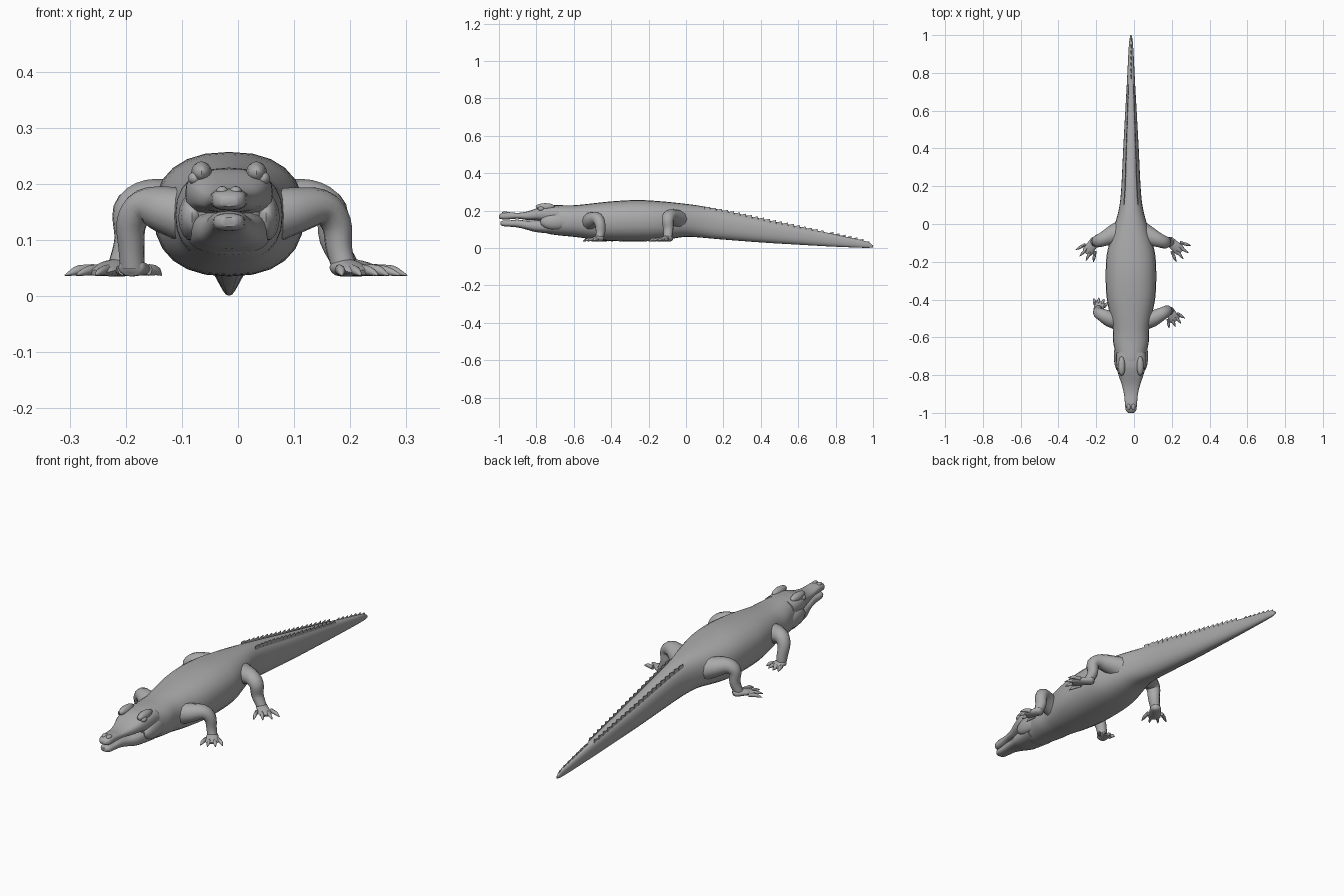
import bpy
import bmesh
import math
from mathutils import Vector

CX = -0.016  # spine line
hide = bpy.data.materials.new("grey_hide")
hide.diffuse_color = (0.4, 0.4, 0.4, 1)


def finish(name, bm, angle=50):
    bmesh.ops.recalc_face_normals(bm, faces=bm.faces)
    me = bpy.data.meshes.new(name)
    bm.to_mesh(me)
    bm.free()
    me.materials.append(hide)
    ob = bpy.data.objects.new(name, me)
    bpy.context.collection.objects.link(ob)
    bpy.ops.object.select_all(action='DESELECT')
    ob.select_set(True)
    bpy.context.view_layer.objects.active = ob
    bpy.ops.object.shade_smooth_by_angle(angle=math.radians(angle))
    return ob


def loft(name, rings, angle=50):
    bm = bmesh.new()
    vs = [[bm.verts.new(p) for p in r] for r in rings]
    n = len(vs[0])
    for a, b in zip(vs, vs[1:]):
        for i in range(n):
            bm.faces.new((a[i], a[(i + 1) % n], b[(i + 1) % n], b[i]))
    bm.faces.new(vs[0])
    bm.faces.new(vs[-1])
    return finish(name, bm, angle)


def smooth_keys(keys, steps):
    """Cubic interpolation through key tuples."""
    out = []
    for i in range(len(keys) - 1):
        p0, p1, p2, p3 = (keys[max(0, min(len(keys) - 1, i + k))] for k in (-1, 0, 1, 2))
        for s in range(steps):
            t = s / steps
            out.append([0.5 * (2 * b + (c - a) * t + (2 * a - 5 * b + 4 * c - d) * t * t
                               + (3 * b - a - 3 * c + d) * t ** 3)
                        for a, b, c, d in zip(p0, p1, p2, p3)])
    out.append(list(keys[-1]))
    return out


def oval(n, power):
    for i in range(n):
        a = 2 * math.pi * i / n
        c, s = math.cos(a), math.sin(a)
        yield (math.copysign(abs(c) ** (2 / power), c), math.copysign(abs(s) ** (2 / power), s))


def trunk(name, keys, power, steps=3, n=24):
    """Loft along y from (y, half width, bottom, top) keys."""
    rings = []
    for y, w, lo, hi in smooth_keys(keys, steps):
        rings.append([Vector((CX + w * u, y, (lo + hi) / 2 + (hi - lo) / 2 * v))
                      for u, v in oval(n, power)])
    return loft(name, rings)


def tube(name, keys, side, steps=4, n=12):
    """Loft along a path of (x, y, z, width, thickness) keys."""
    k = smooth_keys(keys, steps)
    rings = []
    for i, (x, y, z, w, h) in enumerate(k):
        tan = Vector(k[min(i + 1, len(k) - 1)][:3]) - Vector(k[max(i - 1, 0)][:3])
        up = side.cross(tan).normalized()
        rings.append([Vector((x, y, z)) + side * w * u + up * h * v for u, v in oval(n, 2)])
    return loft(name, rings)


def blob(name, loc, size):
    bm = bmesh.new()
    bmesh.ops.create_uvsphere(bm, u_segments=14, v_segments=8, radius=1)
    for v in bm.verts:
        v.co = Vector(loc) + Vector([c * s for c, s in zip(v.co, size)])
    return finish(name, bm)


# neck, belly and tail
body_keys = [
    (-0.78, 0.045, 0.11, 0.195), (-0.74, 0.074, 0.078, 0.225), (-0.68, 0.083, 0.068, 0.229),
    (-0.62, 0.095, 0.062, 0.228), (-0.56, 0.096, 0.055, 0.232), (-0.48, 0.112, 0.044, 0.241),
    (-0.38, 0.130, 0.037, 0.251), (-0.26, 0.134, 0.035, 0.257), (-0.16, 0.128, 0.039, 0.252),
    (-0.08, 0.108, 0.049, 0.245), (0.0, 0.085, 0.060, 0.236), (0.08, 0.064, 0.056, 0.225),
    (0.18, 0.052, 0.047, 0.205), (0.4, 0.041, 0.030, 0.157), (0.6, 0.030, 0.018, 0.115),
    (0.76, 0.021, 0.009, 0.081), (0.9, 0.014, 0.003, 0.050), (0.97, 0.009, 0.001, 0.033),
    (1.0, 0.003, 0.004, 0.014)]
trunk("body_and_tail", body_keys, 2.35)

# jaws
trunk("upper_jaw", [
    (-1.0, 0.014, 0.160, 0.176), (-0.985, 0.028, 0.154, 0.187), (-0.95, 0.032, 0.153, 0.192),
    (-0.9, 0.037, 0.157, 0.188), (-0.85, 0.049, 0.150, 0.195), (-0.8, 0.066, 0.148, 0.212),
    (-0.75, 0.077, 0.140, 0.226), (-0.68, 0.078, 0.130, 0.226)], 2.8)
trunk("lower_jaw", [
    (-0.992, 0.012, 0.124, 0.140), (-0.978, 0.026, 0.117, 0.147), (-0.94, 0.030, 0.114, 0.148),
    (-0.9, 0.034, 0.110, 0.152), (-0.85, 0.045, 0.098, 0.146), (-0.8, 0.061, 0.085, 0.150),
    (-0.7, 0.075, 0.075, 0.160)], 2.6)

# brows, eyes, nostrils, cheeks
for s, tag in ((-1, "left"), (1, "right")):
    blob(tag + "_brow", (CX + s * 0.049, -0.752, 0.220), (0.019, 0.052, 0.020))
    blob(tag + "_eye", (CX + s * 0.061, -0.775, 0.210), (0.012, 0.017, 0.012))
    blob(tag + "_nostril", (CX + s * 0.012, -0.968, 0.187), (0.011, 0.017, 0.009))
    blob(tag + "_cheek", (CX + s * 0.066, -0.70, 0.14), (0.025, 0.08, 0.042))


# tail crest teeth: paired rows that merge into one
def tail_at(y):
    for a, b in zip(body_keys, body_keys[1:]):
        if a[0] <= y <= b[0]:
            t = (y - a[0]) / (b[0] - a[0])
            return [p + (q - p) * t for p, q in zip(a, b)]


def crest(name, y0, y1, side, step=0.032):
    bm = bmesh.new()
    for i in range(int((y1 - y0) / step)):
        a = y0 + i * step
        b = a + step
        ka, kb = tail_at(a), tail_at(b)
        xa, xb = CX + side * 0.62 * ka[1], CX + side * 0.62 * kb[1]
        sink = 0.022 if side else 0.008
        h = 0.010 * min(1, 0.4 + i / 6) if side else 0.012
        base = [bm.verts.new(p) for p in (
            (xa - 0.004, a, ka[3] - sink), (xa + 0.004, a, ka[3] - sink),
            (xb + 0.004, b, kb[3] - sink), (xb - 0.004, b, kb[3] - sink))]
        front = bm.verts.new((xa, a, ka[3] - 0.002))
        tip = bm.verts.new((xb, b - 0.004, kb[3] + h))
        bm.faces.new(base)
        bm.faces.new((base[0], base[1], front))
        bm.faces.new((base[1], base[2], tip, front))
        bm.faces.new((base[3], base[0], front, tip))
        bm.faces.new((base[2], base[3], tip))
    finish(name, bm, 30)


crest("left_tail_crest", 0.10, 0.77, -1)
crest("right_tail_crest", 0.10, 0.77, 1)
crest("tail_tip_crest", 0.76, 0.985, 0)


# legs, each with a flat foot and spread toes
def leg(name, path, heading, length):
    out = Vector((path[3][0] - path[0][0], path[3][1] - path[0][1], 0)).normalized()
    tube(name + "_leg", path, Vector((-out.y, out.x, 0)))
    ang = math.radians(heading)
    ahead = Vector((math.cos(ang), math.sin(ang), 0))
    side = Vector((-ahead.y, ahead.x, 0))
    ankle = Vector((path[-1][0], path[-1][1], 0.05))

    def at(o, d, z, w, h):
        p = o + d * length
        return (p.x, p.y, z, w, h)
    tube(name + "_foot", [
        at(ankle, ahead * -0.27, 0.049, 0.010, 0.010), at(ankle, ahead * -0.15, 0.051, 0.024, 0.016),
        at(ankle, ahead * 0.2, 0.050, 0.027, 0.015), at(ankle, ahead * 0.55, 0.045, 0.029, 0.009),
        at(ankle, ahead * 0.68, 0.042, 0.022, 0.005)], side, 3)
    for i in range(4):
        spread = (i - 1.5) * 0.30
        d = ahead * math.cos(spread) + side * math.sin(spread)
        root = ankle + side * (i - 1.5) * 0.010
        reach = 1.0 if i in (1, 2) else 0.92
        tube(f"{name}_toe_{i + 1}", [
            at(root, d * 0.35, 0.047, 0.008, 0.010), at(root, d * 0.65, 0.046, 0.008, 0.009),
            at(root, d * 0.85 * reach, 0.042, 0.006, 0.006), at(root, d * reach, 0.037, 0.001, 0.001)],
            Vector((-d.y, d.x, 0)), 2, 8)


leg("front_right", [
    (0.050, -0.510, 0.140, 0.052, 0.050), (0.100, -0.500, 0.152, 0.043, 0.042),
    (0.150, -0.475, 0.158, 0.034, 0.032), (0.175, -0.460, 0.130, 0.029, 0.027),
    (0.180, -0.457, 0.085, 0.026, 0.023), (0.190, -0.465, 0.048, 0.022, 0.022)], -58, 0.085)
leg("front_left", [
    (-0.080, -0.510, 0.140, 0.052, 0.050), (-0.132, -0.500, 0.154, 0.043, 0.042),
    (-0.170, -0.482, 0.158, 0.034, 0.032), (-0.190, -0.470, 0.130, 0.029, 0.027),
    (-0.190, -0.458, 0.085, 0.026, 0.023), (-0.188, -0.452, 0.048, 0.022, 0.022)], 75, 0.062)
leg("rear_right", [
    (0.020, -0.040, 0.148, 0.066, 0.060), (0.075, -0.062, 0.162, 0.052, 0.046),
    (0.130, -0.085, 0.172, 0.038, 0.035), (0.166, -0.098, 0.152, 0.033, 0.029),
    (0.170, -0.095, 0.100, 0.028, 0.024), (0.196, -0.098, 0.050, 0.022, 0.021)], -42, 0.108)
leg("rear_left", [
    (-0.055, -0.040, 0.148, 0.066, 0.060), (-0.112, -0.058, 0.162, 0.052, 0.046),
    (-0.163, -0.080, 0.172, 0.038, 0.035), (-0.194, -0.092, 0.152, 0.033, 0.029),
    (-0.196, -0.090, 0.100, 0.028, 0.024), (-0.212, -0.098, 0.050, 0.022, 0.021)], -125, 0.105)
